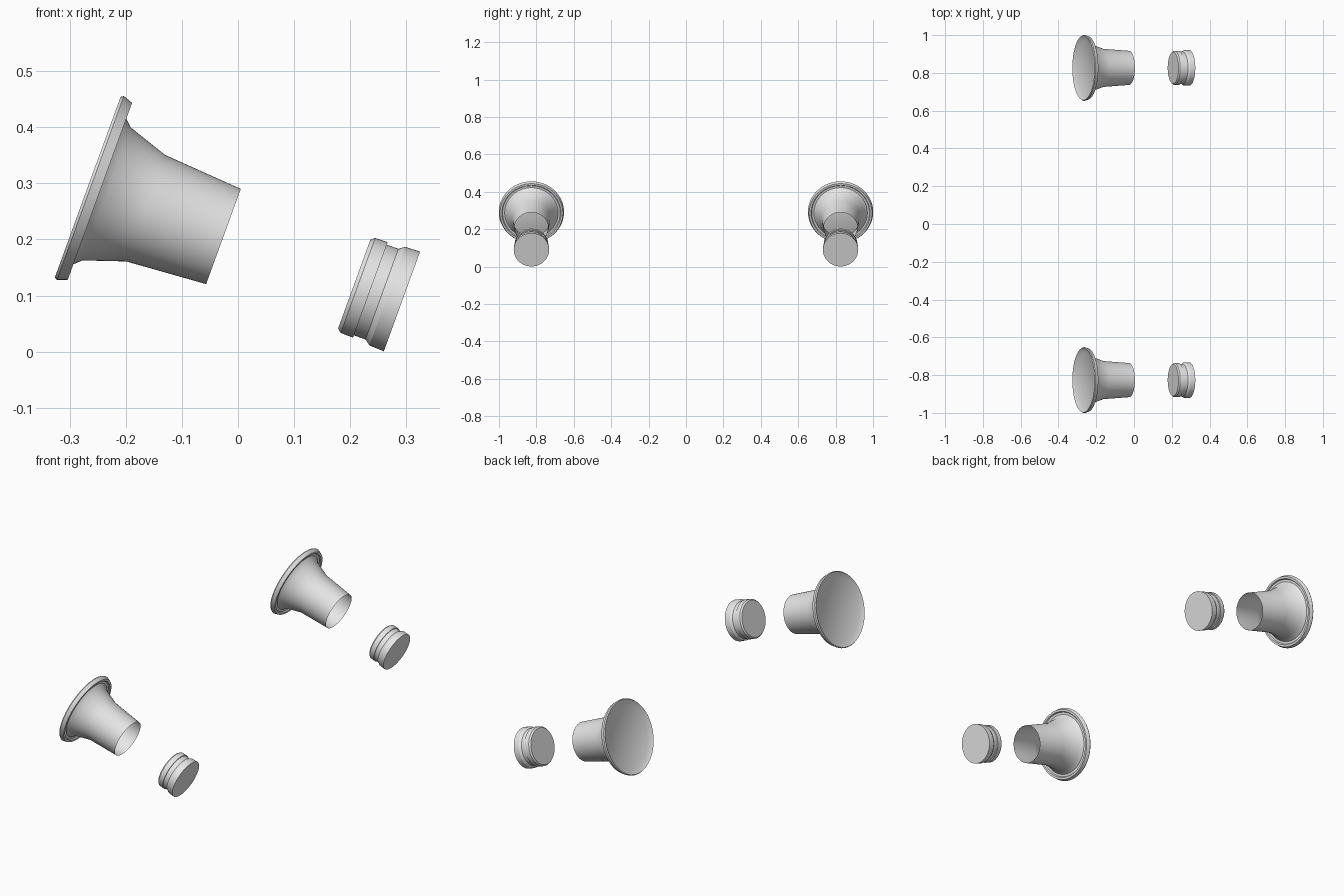
import bpy
import bmesh
import math
from mathutils import Matrix, Vector

if "Cube" in bpy.data.objects:
    bpy.data.objects.remove(bpy.data.objects["Cube"], do_unlink=True)

SEGMENTS = 64
TILT = math.radians(20)       # the axis points towards +x and dips down
AXIS_HEIGHT = 0.184           # distance of the axis from the world origin
SIDE = 0.8265                 # distance of each set from the middle

grey = bpy.data.materials.new("light_grey")
grey.use_nodes = True
grey.diffuse_color = (0.8, 0.8, 0.8, 1)
grey.node_tree.nodes["Principled BSDF"].inputs["Base Color"].default_value = (0.8, 0.8, 0.8, 1)


def lathe(name, profile, y, sharp=30):
    """Turn (position along axis, radius) points into a tilted round part."""
    bm = bmesh.new()
    verts = [bm.verts.new((t, 0, r)) for t, r in profile]
    edges = [bm.edges.new(pair) for pair in zip(verts, verts[1:])]
    bmesh.ops.spin(bm, geom=verts + edges, cent=(0, 0, 0), axis=(1, 0, 0),
                   angle=math.tau, steps=SEGMENTS)
    bmesh.ops.remove_doubles(bm, verts=bm.verts, dist=0.0001)
    bmesh.ops.recalc_face_normals(bm, faces=bm.faces)
    turn = Matrix.Rotation(TILT, 4, "Y")
    bm.transform(Matrix.Translation((0, y, 0)) @ turn @ Matrix.Translation((0, 0, AXIS_HEIGHT)))
    # an open shell may be turned inside out: make the middle of the wall face outwards
    centre = turn @ Vector((0, 0, AXIS_HEIGHT)) + Vector((0, y, 0))
    along = turn @ Vector((1, 0, 0))
    wall = max(bm.faces, key=lambda f: f.calc_center_median().dot(along)
               if abs(f.normal.dot(along)) < 0.5 else -9)
    out = wall.calc_center_median() - centre
    out -= along * out.dot(along)
    if wall.normal.dot(out) < 0:
        bmesh.ops.reverse_faces(bm, faces=bm.faces)
    mesh = bpy.data.meshes.new(name)
    bm.to_mesh(mesh)
    bm.free()
    mesh.materials.append(grey)
    obj = bpy.data.objects.new(name, mesh)
    bpy.context.collection.objects.link(obj)
    bpy.ops.object.select_all(action="DESELECT")
    obj.select_set(True)
    bpy.context.view_layer.objects.active = obj
    bpy.ops.object.shade_smooth_by_angle(angle=math.radians(sharp))


# Flared bell: recessed back disc, rim, groove, neck, open end
BELL = [(-0.338, 0), (-0.338, 0.146), (-0.352, 0.171), (-0.347, 0.1745),
        (-0.329, 0.168), (-0.329, 0.158), (-0.335, 0.154), (-0.335, 0.143),
        (-0.330, 0.139), (-0.316, 0.126), (-0.242, 0.101), (-0.0945, 0.0903)]

# Grooved plug: closed at both ends
PLUG = [(0.1535, 0), (0.1535, 0.084), (0.1605, 0.090), (0.184, 0.0905),
        (0.184, 0.086), (0.206, 0.086), (0.2163, 0.0935), (0.244, 0.0945), (0.244, 0)]

for side, y in (("left", SIDE), ("right", -SIDE)):
    place = "back" if y > 0 else "front"
    lathe(place + "_flared_bell", BELL, y)
    lathe(place + "_grooved_plug", PLUG, y)
